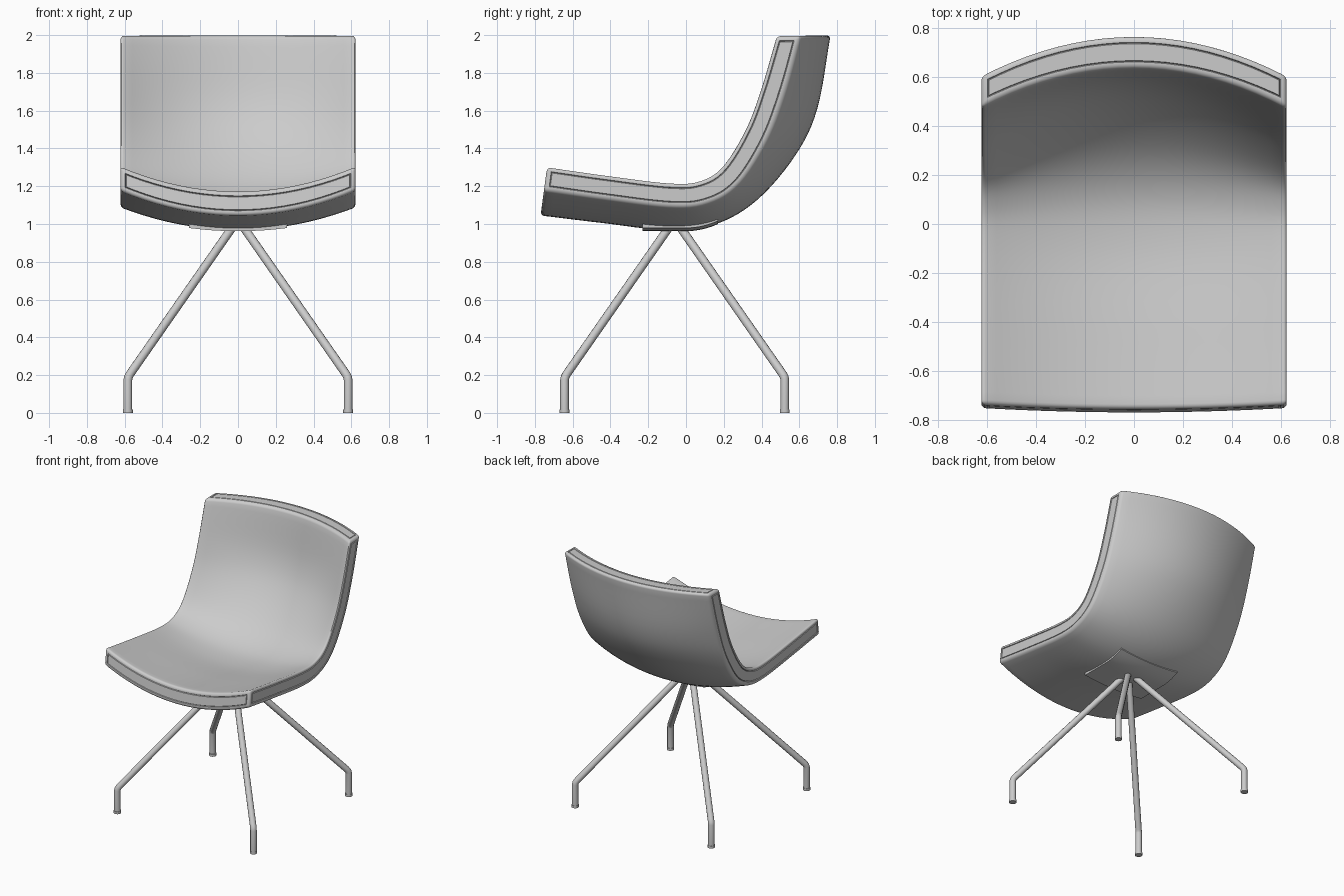
import bpy, bmesh
from mathutils import Vector

if "Cube" in bpy.data.objects:
    bpy.data.objects.remove(bpy.data.objects["Cube"])

# Side profiles (y, z): inner rim at the sides, outer skin on the centre line
RIM = [(-.735, 1.305), (-.42, 1.26), (-.09, 1.22), (.07, 1.23),
       (.19, 1.305), (.31, 1.50), (.39, 1.71), (.475, 1.995)]
SKIN = [(-.77, 1.045), (-.44, 1.005), (-.10, .968), (.16, 1.0),
        (.38, 1.13), (.58, 1.365), (.695, 1.61), (.765, 1.998)]
HALF_W, THICK, COLS, SUB = .622, .13, 20, 6


def spline(points, sub):
    """Catmull-Rom curve through the points."""
    p = [Vector(q) for q in points]
    p = [2 * p[0] - p[1]] + p + [2 * p[-1] - p[-2]]
    out = []
    for a, b, c, d in zip(p, p[1:], p[2:], p[3:]):
        for k in range(sub):
            t = k / sub
            out.append(.5 * (2 * b + (c - a) * t + (2 * a - 5 * b + 4 * c - d) * t * t
                             + (3 * b - a - 3 * c + d) * t ** 3))
    return out + [p[-2]]


def finish(obj, angle=.6):
    bpy.ops.object.select_all(action='DESELECT')
    obj.select_set(True)
    bpy.context.view_layer.objects.active = obj
    if obj.type == 'CURVE':
        bpy.ops.object.convert(target='MESH')
    bpy.ops.object.shade_smooth_by_angle(angle=angle)


def add_object(name, data):
    obj = bpy.data.objects.new(name, data)
    bpy.context.collection.objects.link(obj)
    return obj


def bm_object(name, bm):
    mesh = bpy.data.meshes.new(name)
    bm.to_mesh(mesh)
    bm.free()
    return add_object(name, mesh)


# Seat shell: profile dished across its width, one thick layer
bm = bmesh.new()
inner, outer = [], []
for a, b in zip(spline(RIM, SUB), spline(SKIN, SUB)):
    way = (b - a).normalized()
    dip = (b - a).length - THICK
    rows = [], []
    for j in range(COLS + 1):
        u = 2 * j / COLS - 1
        for row, depth in zip(rows, (0, THICK)):
            p = a + way * (dip * (1 - u * u) + depth)
            row.append(bm.verts.new((u * HALF_W, p.x, p.y)))
    inner.append(rows[0])
    outer.append(rows[1])


def strip(top, bottom, tag):
    for k in range(len(top) - 1):
        f = bm.faces.new((top[k], top[k + 1], bottom[k + 1], bottom[k]))
        f.material_index = tag


for i in range(len(inner) - 1):
    strip(inner[i], inner[i + 1], 0)
    strip(outer[i], outer[i + 1], 5)
strip(inner[0], outer[0], 1)
strip(inner[-1], outer[-1], 2)
strip([r[0] for r in inner], [r[0] for r in outer], 3)
strip([r[-1] for r in inner], [r[-1] for r in outer], 4)
bmesh.ops.recalc_face_normals(bm, faces=bm.faces)

# Rounded border edges, then a stitched groove around each edge panel
border = [e for e in bm.edges
          if e.link_faces[0].material_index != e.link_faces[1].material_index]
bmesh.ops.bevel(bm, geom=border, offset=.019, segments=4, profile=.5,
                affect='EDGES', material=9)
for tag in (1, 2, 3, 4):
    panel = [f for f in bm.faces if f.material_index == tag]
    for width, depth in ((.006, 0), (.003, -.007), (.003, .007)):
        ret = bmesh.ops.inset_region(bm, faces=panel, thickness=width, depth=depth,
                                     use_boundary=True, use_even_offset=True)
        for f in ret['faces']:
            f.material_index = 9
for f in bm.faces:
    f.material_index = 0
finish(bm_object("seat_shell", bm))

# Mounting plate hugging the underside
bm = bmesh.new()
bmesh.ops.create_grid(bm, x_segments=12, y_segments=12, size=1)
for v in bm.verts:
    x, y = v.co.x * .26, v.co.y * .20 - .03
    v.co = (x, y, .962 + .25 * x * x + 1.3 * max(y, 0) ** 2)
ret = bmesh.ops.extrude_face_region(bm, geom=bm.faces[:])
bmesh.ops.translate(bm, vec=(0, 0, .025),
                    verts=[g for g in ret['geom'] if isinstance(g, bmesh.types.BMVert)])
bmesh.ops.recalc_face_normals(bm, faces=bm.faces)
finish(bm_object("mounting_plate", bm))

# Four bent tube legs with foot pads
CY = -.06
for sx, side in ((-1, "left"), (1, "right")):
    for sy, end in ((-1, "front"), (1, "back")):
        path = [(.583, .015), (.583, .175), (.580, .19), (.572, .205), (.035, .975)]
        curve = bpy.data.curves.new(f"{end}_{side}_leg", 'CURVE')
        curve.dimensions = '3D'
        curve.bevel_depth = .023
        curve.bevel_resolution = 4
        curve.use_fill_caps = True
        s = curve.splines.new('POLY')
        s.points.add(len(path) - 1)
        for point, (r, z) in zip(s.points, path):
            point.co = (sx * r, CY + sy * r, z, 1)
        finish(add_object(f"{end}_{side}_leg", curve))

        bpy.ops.mesh.primitive_cylinder_add(vertices=24, radius=.026, depth=.018,
                                            location=(sx * .583, CY + sy * .583, .009))
        pad = bpy.context.object
        pad.name = f"{end}_{side}_foot_pad"
        finish(pad)
